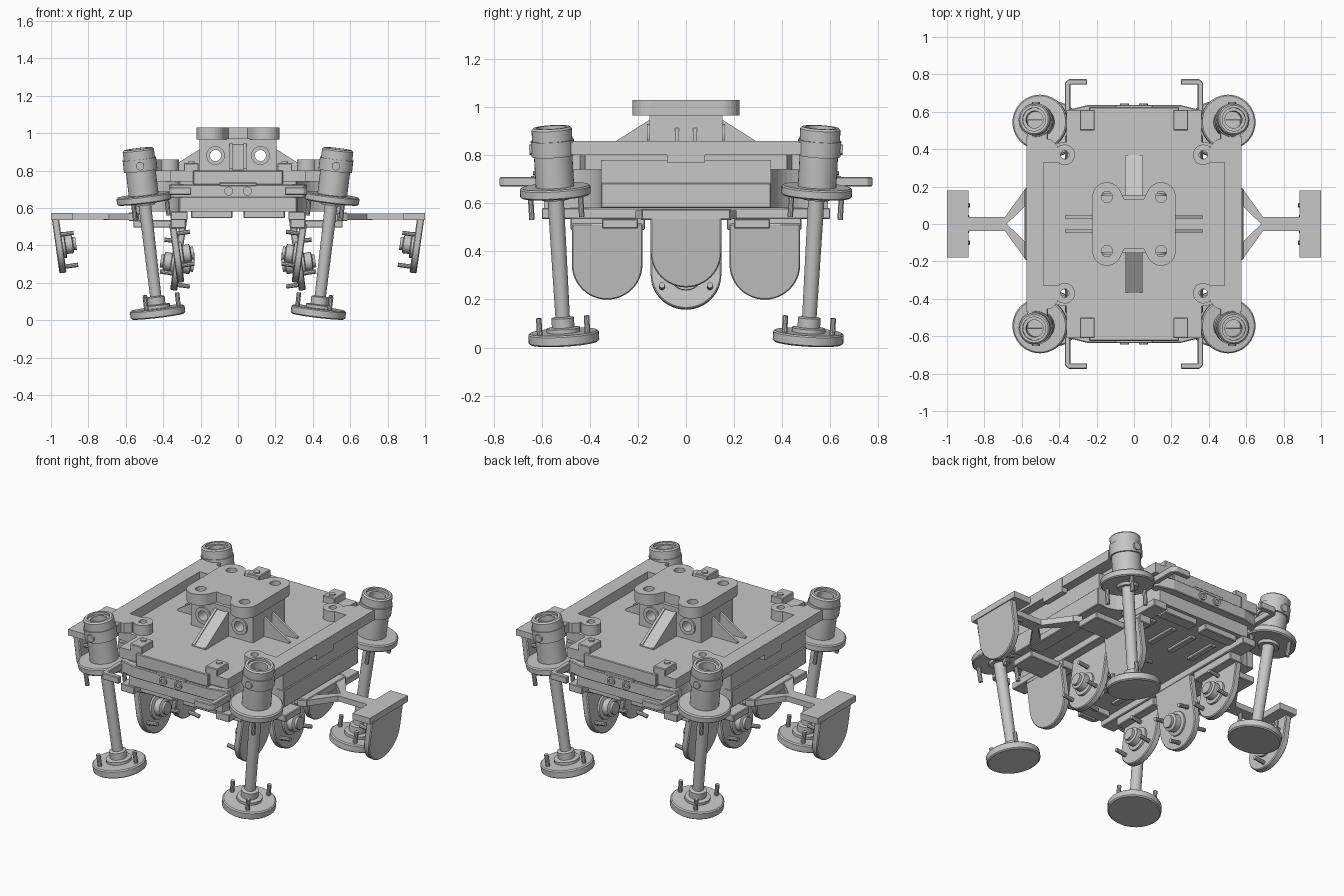
import bpy, bmesh
from math import pi, sin, cos, radians
from mathutils import Matrix, Vector

if "Cube" in bpy.data.objects:
    bpy.data.objects.remove(bpy.data.objects["Cube"])

GREY = (0.57, 0.57, 0.57, 1)
grey = bpy.data.materials.new("plain grey")
grey.use_nodes = True
grey.diffuse_color = GREY
grey.node_tree.nodes["Principled BSDF"].inputs["Base Color"].default_value = GREY


def finish(name, bm, mirror="", bevel=0.0, smooth=False):
    """Turn a bmesh into an object, mirrored about the origin."""
    bmesh.ops.recalc_face_normals(bm, faces=bm.faces)
    mesh = bpy.data.meshes.new(name)
    bm.to_mesh(mesh)
    bm.free()
    mesh.materials.append(grey)
    ob = bpy.data.objects.new(name, mesh)
    bpy.context.collection.objects.link(ob)
    bpy.ops.object.select_all(action="DESELECT")
    ob.select_set(True)
    bpy.context.view_layer.objects.active = ob
    if smooth:
        bpy.ops.object.shade_smooth_by_angle(angle=radians(30))
    if bevel:
        mod = ob.modifiers.new("edge", "BEVEL")
        mod.width, mod.segments = bevel, 1
    if mirror:
        mod = ob.modifiers.new("mirror", "MIRROR")
        mod.use_axis = ("x" in mirror, "y" in mirror, False)
        mod.use_mirror_merge = False
    return ob


def prism(name, pts, z0, z1, mirror="", frame=Matrix(), bevel=0.004, smooth=False):
    bm = bmesh.new()
    face = bm.faces.new([bm.verts.new((x, y, z0)) for x, y in pts])
    top = bmesh.ops.extrude_face_region(bm, geom=[face])["geom"]
    bmesh.ops.translate(bm, vec=(0, 0, z1 - z0), verts=[v for v in top if isinstance(v, bmesh.types.BMVert)])
    bm.transform(frame)
    return finish(name, bm, mirror, bevel, smooth)


def box(name, x, y, z, mirror="", bevel=0.004):
    return prism(name, [(x[0], y[0]), (x[1], y[0]), (x[1], y[1]), (x[0], y[1])], *z, mirror, bevel=bevel)


def lathe(name, profile, frame=Matrix(), mirror="", sides=32):
    """Spin a profile of (radius, height) around the local z axis."""
    bm = bmesh.new()
    verts = [bm.verts.new((r, 0, h)) for r, h in profile]
    edges = [bm.edges.new(pair) for pair in zip(verts, verts[1:])]
    bmesh.ops.spin(bm, geom=verts + edges, axis=(0, 0, 1), cent=(0, 0, 0), steps=sides, angle=2 * pi)
    bmesh.ops.remove_doubles(bm, verts=bm.verts, dist=0.0002)
    bm.transform(frame)
    return finish(name, bm, mirror, smooth=True)


def rod(name, r, h0, h1, frame=Matrix(), mirror="", sides=16):
    return lathe(name, [(0, h0), (r, h0), (r, h1), (0, h1)], frame, mirror, sides)


def arc(cx, cy, r, a0, a1, n=8):
    angles = [radians(a0 + (a1 - a0) * i / n) for i in range(n + 1)]
    return [(cx + r * cos(a), cy + r * sin(a)) for a in angles]


def pegs(name, frame, mirror, angles, h0, h1, reach=0.115):
    for i, a in enumerate(map(radians, angles)):
        place = frame @ Matrix.Translation((reach * cos(a), reach * sin(a), 0))
        rod(f"{name}_{i + 1}", 0.012, h0, h1, place, mirror, 10)


def drill(ob, r, h0, h1, frames):
    """Cut round holes through a part, ahead of its other modifiers."""
    for f in frames:
        cutter = rod("cutter", r, h0, h1, f, sides=20)
        cutter.hide_render = True
        bpy.context.view_layer.objects.active = ob
        mod = ob.modifiers.new("hole", "BOOLEAN")
        mod.operation, mod.object, mod.solver = "DIFFERENCE", cutter, "EXACT"
        ob.modifiers.move(len(ob.modifiers) - 1, 0)
        bpy.ops.object.modifier_apply(modifier="hole")
        bpy.data.objects.remove(cutter)


# Hull and deck, with hollow corners around the legs
boss = Matrix.Translation((0.37, 0.37, 0))
scoop = arc(0.52, 0.55, 0.2, -83, -180, 12)
hull_outline = [(0, 0), (0.545, 0), (0.545, 0.353)] + scoop + [(0.31, 0.59), (0, 0.59)]
hull = prism("hull", hull_outline, 0.58, 0.78, "xy", bevel=0)
deck = prism("deck", [(0, 0), (0.5, 0), (0.5, 0.42), (0.36, 0.44), (0.36, 0.61), (0, 0.61)], 0.74, 0.80, "xy", bevel=0)
for part in (hull, deck):
    drill(part, 0.022, 0.5, 0.85, [boss])
box("hull_waist", (0.5, 0.552), (-0.353, 0.353), (0.58, 0.685), "x")
turn = Matrix(((1, 0, 0, 0), (0, 0, -1, 0), (0, 1, 0, 0), (0, 0, 0, 1)))
for i in range(4):
    x = -0.21 + 0.14 * i
    box(f"floor_slot_{i + 1}", (x - 0.018, x + 0.018), (0.22, 0.42), (0.565, 0.585), "y")

# Side rails with corner bosses
rail = [(0.575, 0), (0.575, 0.47), (0.44, 0.45), (0.41, 0.42), (0.41, 0.33), (0.485, 0.33), (0.485, 0)]
prism("side_rail", rail, 0.80, 0.86, "xy", bevel=0)
box("rail_tab", (0.54, 0.578), (-0.08, 0.08), (0.77, 0.859), "x", bevel=0)
lathe("rail_boss", [(0.022, 0.79), (0.055, 0.79), (0.055, 0.86), (0.022, 0.86), (0.022, 0.79)], boss, "xy", 24)
box("leg_bracket", (0.46, 0.57), (0.44, 0.56), (0.80, 0.858), "xy")

# End bumpers, deck lugs and hooks
bumper = [(-0.37, 0.56), (-0.35, 0.61), (-0.25, 0.635), (0.25, 0.635), (0.35, 0.61), (0.37, 0.56)]
prism("bumper", bumper, 0.655, 0.725, "y")
box("bumper_lip", (-0.24, 0.24), (0.58, 0.625), (0.725, 0.80), "y")
box("bumper_tab", (-0.1, 0.1), (0.61, 0.637), (0.715, 0.735), "y")
for x in (-0.05, 0.05):
    port = Matrix.Translation((x, 0, 0.69)) @ Matrix.Rotation(-pi / 2, 4, "X")
    lathe("bumper_port", [(0, 0.637), (0.013, 0.637), (0.013, 0.645), (0.024, 0.645), (0.024, 0.6)], port, "y", 16)
box("deck_lug", (0.21, 0.29), (0.50, 0.61), (0.79, 0.84), "xy")
rod("lug_pin", 0.018, 0.83, 0.848, Matrix.Translation((0.25, 0.535, 0)), "xy")
hook = [(0.34, 0.59), (0.37, 0.59), (0.37, 0.755), (0.35, 0.775), (0.25, 0.775), (0.25, 0.745), (0.34, 0.745)]
prism("hook", hook, 0.67, 0.71, "xy")

# Top mount: four-lobed plate on a bored core with sloping gussets
quarter = [(0, 0.135), (0.05, 0.13)] + arc(0.145, 0.145, 0.078, 150, 0, 14) + [(0.222, 0)]
outline = quarter + [(x, -y) for x, y in quarter[-2::-1]]
outline += [(-x, y) for x, y in outline[-2:0:-1]]
mount = prism("mount_plate", outline, 0.965, 1.03, bevel=0)
drill(mount, 0.03, 0.95, 1.05, [Matrix.Translation((x, y, 0)) for x in (-0.145, 0.145) for y in (-0.145, 0.145)])
core = box("mount_core", (-0.205, 0.205), (-0.152, 0.152), (0.79, 0.97), bevel=0)
bores = [Matrix.Translation((x, 0, 0.88)) @ Matrix.Rotation(pi / 2, 4, "X") for x in (-0.12, 0.12)]
drill(core, 0.03, -0.3, 0.3, bores)
for bore in bores:
    lathe("mount_socket", [(0.03, 0.14), (0.03, 0.162), (0.05, 0.162), (0.05, 0.14)], bore, "y", 24)
gusset = [(0.152, 0.795), (0.37, 0.795), (0.37, 0.81), (0.155, 0.945), (0.152, 0.945)]
across = Matrix.Rotation(pi / 2, 4, "Z") @ turn
prism("side_gusset", gusset, 0.03, 0.045, "xy", turn, bevel=0)
prism("end_gusset", gusset, 0.03, 0.045, "xy", across, bevel=0)
prism("end_gusset_web", [(x, z - 0.006) for x, z in gusset], -0.03, 0.03, "y", across, bevel=0)

# Legs: one lathed strut with foot, flange and hollow cup, local x pointing outward
foot, head = Vector((0.427, 0.507, 0.02)), Vector((0.535, 0.56, 0.925))
zaxis = (head - foot).normalized()
xaxis = (Vector((1, 0, 0)) - zaxis * zaxis.x).normalized()
leg = Matrix.Translation(foot) @ Matrix((xaxis, zaxis.cross(xaxis), zaxis)).transposed().to_4x4()
lathe("foot", [(0, 0), (0.14, 0), (0.147, 0.006), (0.147, 0.04), (0.14, 0.046), (0.07, 0.046), (0.07, 0.062),
               (0.047, 0.066), (0.047, 0.105), (0.03, 0.11), (0, 0.11)], leg, "xy", 40)
lathe("strut", [(0, 0.09), (0.03, 0.09), (0.034, 0.62), (0, 0.62)], leg, "xy", 24)
lathe("flange", [(0, 0.60), (0.055, 0.60), (0.06, 0.615), (0.14, 0.615), (0.147, 0.621), (0.147, 0.65),
                 (0.14, 0.656), (0, 0.656)], leg, "xy", 40)
lathe("cup", [(0.08, 0.65), (0.08, 0.785), (0.09, 0.785), (0.09, 0.85), (0.084, 0.85), (0.084, 0.896), (0.076, 0.904),
              (0.062, 0.904), (0.062, 0.89), (0.046, 0.89), (0.046, 0.84), (0, 0.84)], leg, "xy", 32)
pegs("foot_peg", leg, "xy", (60, 180, 300), 0.03, 0.115)
pegs("flange_peg", leg, "xy", (60, 180, 300), 0.53, 0.63, 0.12)
stub = leg @ Matrix.Translation((0, 0.07, 0.815)) @ Matrix.Rotation(-pi / 2, 4, "X")
rod("cup_stub", 0.022, 0, 0.028, stub, "xy", 12)

# Outrigger arms
arm = [(0.885, 0), (0.885, 0.18), (1.0, 0.18), (1.0, 0)]
prism("outrigger_pad", arm, 0.535, 0.572, "xy", bevel=0)
prism("outrigger_bar", [(0.69, 0), (0.69, 0.037), (0.89, 0.037), (0.89, 0)], 0.537, 0.57, "xy", bevel=0)
prism("outrigger_brace", [(0.69, 0.037), (0.72, 0.0), (0.68, 0.0), (0.52, 0.155), (0.54, 0.21), (0.58, 0.19)],
      0.535, 0.57, "xy", bevel=0)
box("outrigger_tie", (0.5, 0.585), (-0.19, 0.19), (0.53, 0.575), "x")

# Underside beams
box("long_beam", (0.27, 0.36), (-0.6, 0.6), (0.535, 0.58), "x")
box("skirt_hanger", (0.28, 0.36), (0.17, 0.48), (0.49, 0.54), "xy")
box("cross_beam", (0.34, 0.56), (0.20, 0.35), (0.495, 0.535), "xy")
box("inner_beam", (0.03, 0.25), (0.5, 0.57), (0.545, 0.585), "xy")


def hub(name, frame, mirror, angles):
    """Stepped hub with three pegs, standing on the local xy plane."""
    lathe(name, [(0.07, 0.01), (0.07, 0.03), (0.05, 0.034), (0.05, 0.07), (0.035, 0.075), (0.035, 0.09),
                 (0, 0.09)], frame, mirror, 24)
    pegs(name + "_peg", frame, mirror, angles, 0.01, 0.085)


def skirt(name, centre, facing, top, mirror, angles):
    """Round-ended hanging plate with a hub on its facing side."""
    normal = Vector((facing * cos(0.14), 0, sin(0.14)))
    up = Vector((-facing * sin(0.14), 0, cos(0.14)))
    frame = Matrix.Translation(centre) @ Matrix((up.cross(normal), up, normal)).transposed().to_4x4()
    high = top - centre[2]
    prism(name, [(-0.147, high)] + arc(0, 0, 0.147, 180, 360, 24) + [(0.147, high)], -0.02, 0.018,
          mirror, frame, bevel=0.005, smooth=True)
    hub(name + "_hub", frame, mirror, angles)
    return frame


POINT_UP, POINT_DOWN = (90, 210, 330), (30, 150, 270)
skirt("outer_skirt", (0.955, 0, 0.398), -1, 0.55, "x", POINT_DOWN)
middle = skirt("middle_skirt", (0.325, 0, 0.305), 1, 0.55, "x", POINT_UP)
hub("middle_inner_hub", middle @ Matrix.Rotation(pi, 4, "Y"), "x", POINT_DOWN)
skirt("corner_skirt", (0.325, 0.328, 0.347), -1, 0.52, "xy", POINT_UP)
